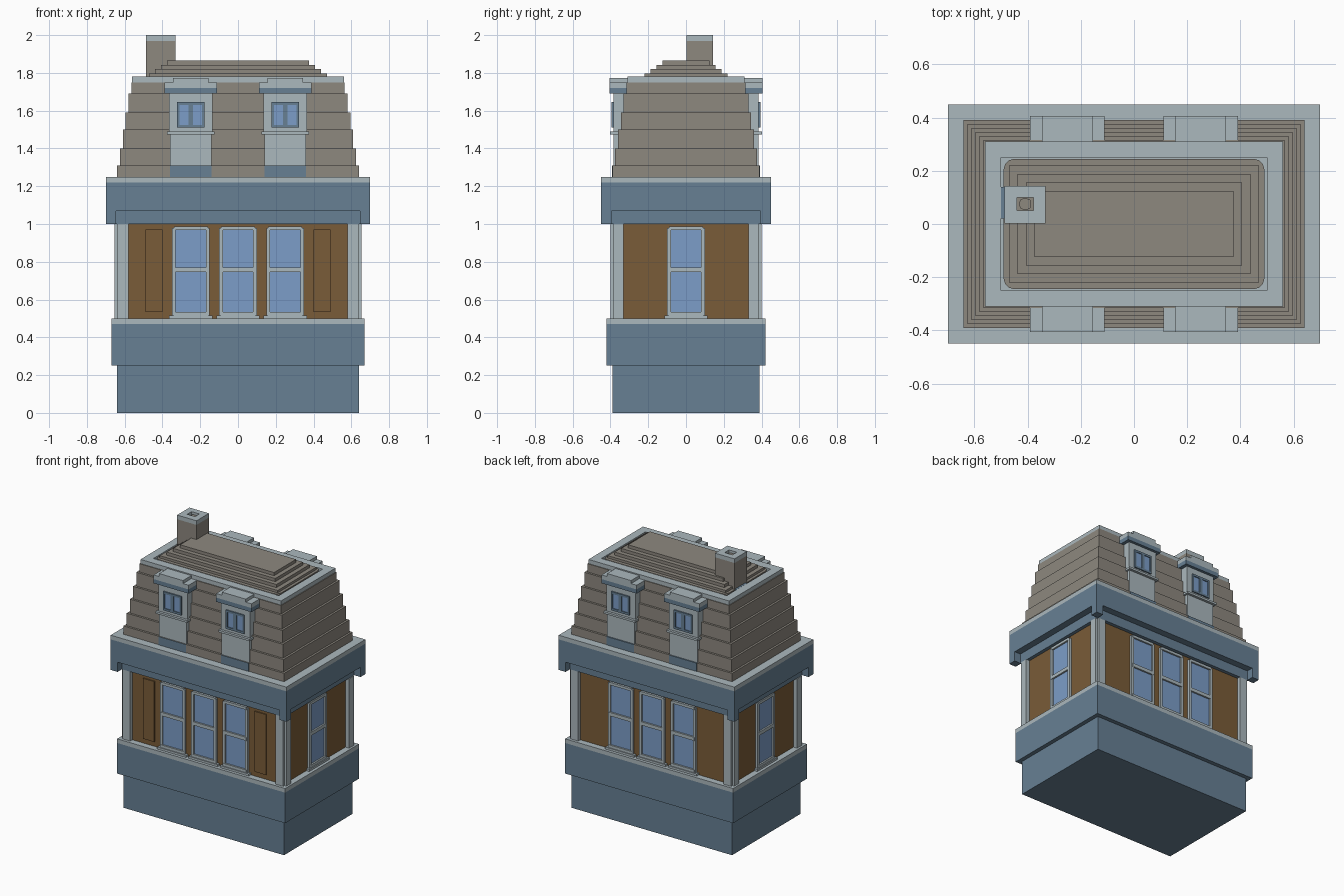
import bpy, bmesh
from math import pi
from mathutils import Matrix, Vector

cube = bpy.data.objects.get("Cube")
if cube:
    bpy.data.objects.remove(cube, do_unlink=True)


def material(name, rgb):
    lin = [((c / 255 + 0.055) / 1.055) ** 2.4 for c in rgb] + [1]
    m = bpy.data.materials.new(name)
    m.use_nodes = True
    m.diffuse_color = lin
    m.node_tree.nodes["Principled BSDF"].inputs["Base Color"].default_value = lin
    return m


BLUE = material("dusty blue", (103, 128, 148))
PALE = material("pale grey", (171, 184, 189))
BROWN = material("warm brown", (122, 92, 56))
ROOF = material("roof grey", (141, 136, 127))
GLASS = material("window glass", (124, 157, 200))


def make(name, mat, boxes, turn=0, corner=0):
    """One object from boxes (x0, x1, y0, y1, z0, z1), turned about z;
    corner cuts the upright edges."""
    bm = bmesh.new()
    for x0, x1, y0, y1, z0, z1 in boxes:
        size = Matrix.Diagonal((x1 - x0, y1 - y0, z1 - z0, 1))
        mid = Vector((x0 + x1, y0 + y1, z0 + z1)) / 2
        bmesh.ops.create_cube(bm, size=1, matrix=Matrix.Translation(mid) @ size)
    if corner:
        upright = [e for e in bm.edges
                   if abs(e.verts[0].co.z - e.verts[1].co.z) > 1e-4]
        bmesh.ops.bevel(bm, geom=upright, offset=corner, segments=3,
                        profile=0.5, affect='EDGES')
    bmesh.ops.rotate(bm, verts=bm.verts, matrix=Matrix.Rotation(turn, 3, 'Z'))
    me = bpy.data.meshes.new(name)
    bm.to_mesh(me)
    bm.free()
    me.materials.append(mat)
    ob = bpy.data.objects.new(name, me)
    bpy.context.collection.objects.link(ob)
    return ob


def slab(x, y, z0, z1):
    return (-x, x, -y, y, z0, z1)


def ring(x0, x1, y0, y1, a0, a1, b0, b1, z0, z1):
    """Four bars filling outer rectangle x, y around inner rectangle a, b."""
    return [(x0, x1, y0, b0, z0, z1), (x0, x1, b1, y1, z0, z1),
            (x0, a0, b0, b1, z0, z1), (a1, x1, b0, b1, z0, z1)]


# Lower storey and belt
make("base", BLUE, [slab(0.64, 0.39, 0, 0.25)])
make("belt", BLUE, [slab(0.67, 0.42, 0.25, 0.47)])
make("belt_cap", PALE, [slab(0.67, 0.42, 0.47, 0.50)])

# Brown walls with front panels
make("walls", BROWN, [slab(0.625, 0.375, 0.5, 1.0)])
make("front_panels", BROWN, [(s * 0.445 - 0.045, s * 0.445 + 0.045, -0.383, -0.37,
                              0.535, 0.97) for s in (-1, 1)])

# Notched corner pillars and cornice brackets
pillars, brackets = [], []
for sx in (-1, 1):
    for sy in (-1, 1):
        def mirrored(x0, x1, y0, y1, z0, z1):
            return (*sorted((sx * x0, sx * x1)), *sorted((sy * y0, sy * y1)), z0, z1)
        pillars += [mirrored(0.58, 0.64, 0.33, 0.40, 0.5, 1.0),
                    mirrored(0.60, 0.655, 0.33, 0.385, 0.5, 1.0)]
        brackets.append(mirrored(0.645, 0.70, 0.395, 0.45, 1.0, 1.08))
make("corner_pillars", PALE, pillars)
make("cornice_brackets", BLUE, brackets)


def window(name, cx, wall, turn):
    """Two-pane sash window on the wall at the given distance."""
    face = -wall - 0.016
    back = -wall + 0.01
    w = 0.10
    frame = [(cx + s * (w - 0.01) - 0.01, cx + s * (w - 0.01) + 0.01,
              face, back, 0.515, 0.98) for s in (-1, 1)]
    frame += [(cx - w + 0.01, cx + w - 0.01, face - 0.002, back, a, b)
              for a, b in ((0.51, 0.535), (0.745, 0.77), (0.968, 0.987))]
    make(name + "_frame", PALE, frame, turn)
    make(name + "_sill", PALE, [(cx - w - 0.015, cx + w + 0.015, face - 0.008,
                                 back, 0.5, 0.515)], turn)
    make(name + "_glass", GLASS, [(cx - w + 0.015, cx + w - 0.015,
                                   -wall - 0.006, back, 0.52, 0.975)], turn)


for side, turn in (("front", 0), ("back", pi)):
    for i in (-1, 0, 1):
        window(f"{side}_window_{i + 2}", i * 0.25, 0.375, turn)
window("left_window", 0, 0.625, pi / 2)
window("right_window", 0, 0.625, -pi / 2)

# Cornice
make("frieze", BLUE, [slab(0.65, 0.40, 1.0, 1.07)])
make("cornice", BLUE, [slab(0.70, 0.45, 1.07, 1.22)])
make("cornice_cap", PALE, [slab(0.70, 0.45, 1.22, 1.25)])

# Stepped mansard roof
levels = (1.25, 1.31, 1.40, 1.50, 1.59, 1.69, 1.75)
make("mansard_roof", ROOF, [slab(0.64 - 0.015 * i, 0.39 - 0.015 * i, a, b)
                            for i, (a, b) in enumerate(zip(levels, levels[1:]))])
make("roof_rim", PALE, ring(-0.56, 0.56, -0.31, 0.31, -0.5, 0.5, -0.25, 0.25,
                            1.75, 1.78))
make("roof_deck", PALE, [slab(0.5, 0.25, 1.74, 1.765)])
make("upper_roof_foot", ROOF, [slab(0.49, 0.245, 1.76, 1.78)], corner=0.04)
make("upper_roof", ROOF, [slab(0.47 - 0.0317 * i, 0.22 - 0.0317 * i,
                               1.775, 1.797 + 0.0225 * i) for i in range(4)])


def dormer(name, cx, turn):
    def part(label, mat, *boxes):
        make(f"{name}_{label}", mat, [(cx - w, cx + w, y0, y1, z0, z1)
                                      for w, y0, y1, z0, z1 in boxes], turn)
    part("foot", BLUE, (0.11, -0.393, -0.3, 1.25, 1.31))
    part("body", PALE, (0.11, -0.385, -0.3, 1.31, 1.475),
         (0.115, -0.385, -0.3, 1.49, 1.69))
    part("sill", PALE, (0.125, -0.403, -0.3, 1.475, 1.49))
    part("cornice", BLUE, (0.14, -0.405, -0.31, 1.69, 1.72))
    part("top", PALE, (0.14, -0.405, -0.31, 1.72, 1.75),
         (0.095, -0.405, -0.31, 1.75, 1.772))
    # Blue surround with two slim panes
    make(name + "_window_frame", BLUE, [
        (cx + a, cx + b, -0.394, -0.38, z0, z1) for a, b, z0, z1 in
        ((-0.072, 0.072, 1.51, 1.525), (-0.072, 0.072, 1.63, 1.645),
         (-0.072, -0.06, 1.525, 1.63), (-0.012, 0.012, 1.525, 1.63),
         (0.06, 0.072, 1.525, 1.63))], turn)
    make(name + "_panes", GLASS, [(cx + s * 0.036 - 0.024, cx + s * 0.036 + 0.024,
                                   -0.388, -0.38, 1.525, 1.63) for s in (-1, 1)], turn)


for side, turn in (("front", 0), ("back", pi)):
    dormer(side + "_dormer_1", -0.25, turn)
    dormer(side + "_dormer_2", 0.25, turn)

# Chimney with open flue
make("chimney", ROOF, [(-0.487, -0.332, 0.002, 0.143, 1.76, 1.97)])
make("chimney_cap", PALE, ring(-0.487, -0.332, 0.002, 0.143, -0.44, -0.378,
                               0.05, 0.10, 1.97, 2.0))
make("chimney_flue", ROOF, [(-0.43, -0.388, 0.055, 0.095, 1.965, 1.985)], corner=0.012)
make("chimney_flashing", BLUE, [(-0.5, -0.486, 0.02, 0.14, 1.76, 1.781)])
